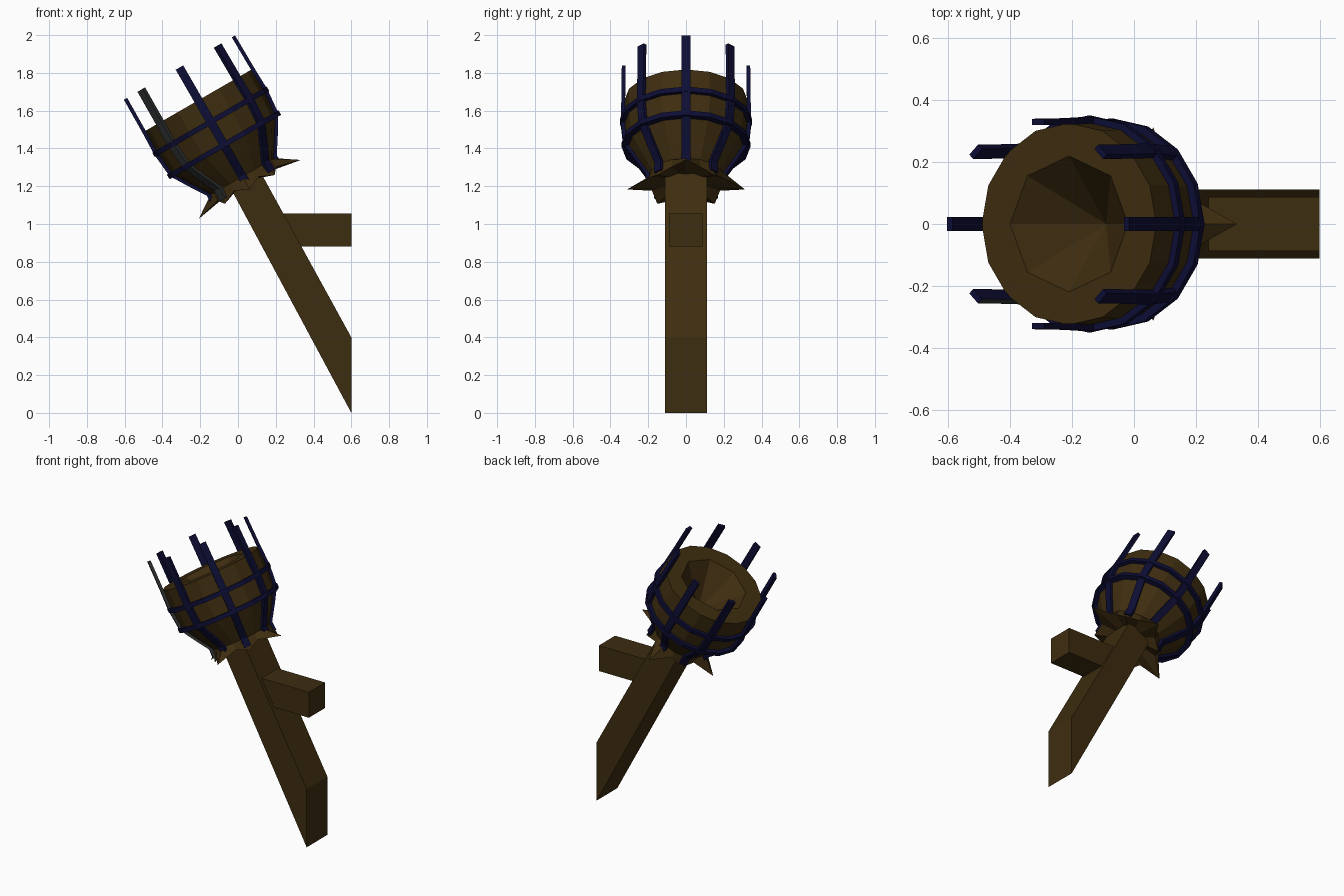
import bpy, bmesh
from math import sin, cos, pi, radians
from mathutils import Matrix, Vector

cube = bpy.data.objects.get("Cube")
if cube:
    bpy.data.objects.remove(cube, do_unlink=True)


def material(name, rgb):
    m = bpy.data.materials.new(name)
    m.use_nodes = True
    m.diffuse_color = (*rgb, 1)
    bsdf = m.node_tree.nodes["Principled BSDF"]
    bsdf.inputs["Base Color"].default_value = (*rgb, 1)
    bsdf.inputs["Roughness"].default_value = 0.9
    return m


WOOD = material("dark brown wood", (0.048, 0.026, 0.005))
IRON = material("navy iron", (0.004, 0.004, 0.035))
CHARCOAL = material("charcoal iron", (0.027, 0.029, 0.029))

# Head frame: origin at the rim centre, local z along the tilted axis
HEAD = Matrix.Translation((-0.21, 0, 1.655)) @ Matrix.Rotation(radians(-30), 4, "Y")
SIDES = 16


def finish(name, bm, mats, matrix=Matrix()):
    bmesh.ops.recalc_face_normals(bm, faces=bm.faces)
    me = bpy.data.meshes.new(name)
    bm.to_mesh(me)
    bm.free()
    for m in mats:
        me.materials.append(m)
    ob = bpy.data.objects.new(name, me)
    ob.matrix_world = matrix
    bpy.context.collection.objects.link(ob)
    return ob


def add_ring(bm, radii, heights):
    n = len(radii)
    return [bm.verts.new((r * cos(2 * pi * i / n), r * sin(2 * pi * i / n), h))
            for i, (r, h) in enumerate(zip(radii, heights))]


def bridge(bm, a, b):
    n = len(a)
    for i in range(n):
        j = (i + 1) % n
        bm.faces.new((a[i], a[j], b[j], b[i]))


def fan(bm, ring, z):
    tip = bm.verts.new((0, 0, z))
    for i in range(len(ring)):
        bm.faces.new((ring[i], ring[(i + 1) % len(ring)], tip))


def prism(name, outline, half_width, mat):
    """Side outline in x and z, extruded across y."""
    bm = bmesh.new()
    face = bm.faces.new([bm.verts.new((x, -half_width, z)) for x, z in outline])
    new = bmesh.ops.extrude_face_region(bm, geom=[face])["geom"]
    bmesh.ops.translate(bm, vec=(0, 2 * half_width, 0),
                        verts=[v for v in new if isinstance(v, bmesh.types.BMVert)])
    return finish(name, bm, [mat])


# Slanted handle cut flush with the wall, and its wall bracket
prism("handle", [(0.6, 0), (0.6, 0.4), (0.1, 1.31), (-0.05, 1.21)], 0.112, WOOD)
prism("wall_bracket", [(0.2, 0.88), (0.6, 0.88), (0.6, 1.055), (0.2, 1.055)], 0.088, WOOD)

# Bowl with a flat rim, an octagonal hollow and a spiked collar
bm = bmesh.new()
profile = [(0.326, 0), (0.328, -0.13), (0.315, -0.27), (0.258, -0.367), (0.195, -0.466)]
rings = [add_ring(bm, [r] * SIDES, [z] * SIDES) for r, z in profile]
star_r, star_z = [], []
for i in range(SIDES):
    r, z = ((0.312, -0.545) if i % 4 == 0 else
            (0.215, -0.545) if i % 4 == 2 else (0.195, -0.51))
    star_r.append(r)
    star_z.append(z)
rings.append(add_ring(bm, star_r, star_z))
for a, b in zip(rings, rings[1:]):
    bridge(bm, a, b)
fan(bm, rings[-1], -0.49)
inner = add_ring(bm, [0.22] * 8, [0] * 8)
for i in range(8):
    j = (i + 1) % 8
    outer = [rings[0][(2 * i + k) % SIDES] for k in range(3)]
    bm.faces.new((*outer, inner[j], inner[i]))
fan(bm, inner, -0.24)
finish("bowl", bm, [WOOD], HEAD)

# Two iron hoops around the bowl
for name, r, z in (("upper_hoop", 0.35, -0.132), ("lower_hoop", 0.341, -0.272)):
    bm = bmesh.new()
    section = [(r, z + 0.014), (r, z - 0.014), (r - 0.04, z - 0.014), (r - 0.04, z + 0.014)]
    loops = [add_ring(bm, [a] * SIDES, [b] * SIDES) for a, b in section]
    for k in range(4):
        bridge(bm, loops[k], loops[(k + 1) % 4])
    finish(name, bm, [IRON], HEAD)

# Eight iron bars that follow the bowl and rise above the rim
path = [(0.332, 0.2), (0.334, 0), (0.338, -0.13), (0.325, -0.27), (0.266, -0.367),
        (0.206, -0.46), (0.208, -0.52)]
for i in range(8):
    bm = bmesh.new()
    sections = [[bm.verts.new((r + dr, dy, z)) for dr, dy in
                 ((0.008, 0.023), (0.008, -0.023), (-0.012, -0.023), (-0.012, 0.023))]
                for r, z in path]
    for a, b in zip(sections, sections[1:]):
        bridge(bm, a, b)
    bm.faces.new(sections[0])
    bm.faces.new(sections[-1])
    bm.transform(Matrix.Rotation(i * pi / 4, 4, "Z"))
    ob = finish(f"cage_bar_{i + 1}", bm, [IRON, CHARCOAL], HEAD)
    # One bar is bare charcoal on its front-facing sides
    if i == 5:
        for p in ob.data.polygons:
            p.material_index = 1 if p.normal.y < -0.1 else 0
